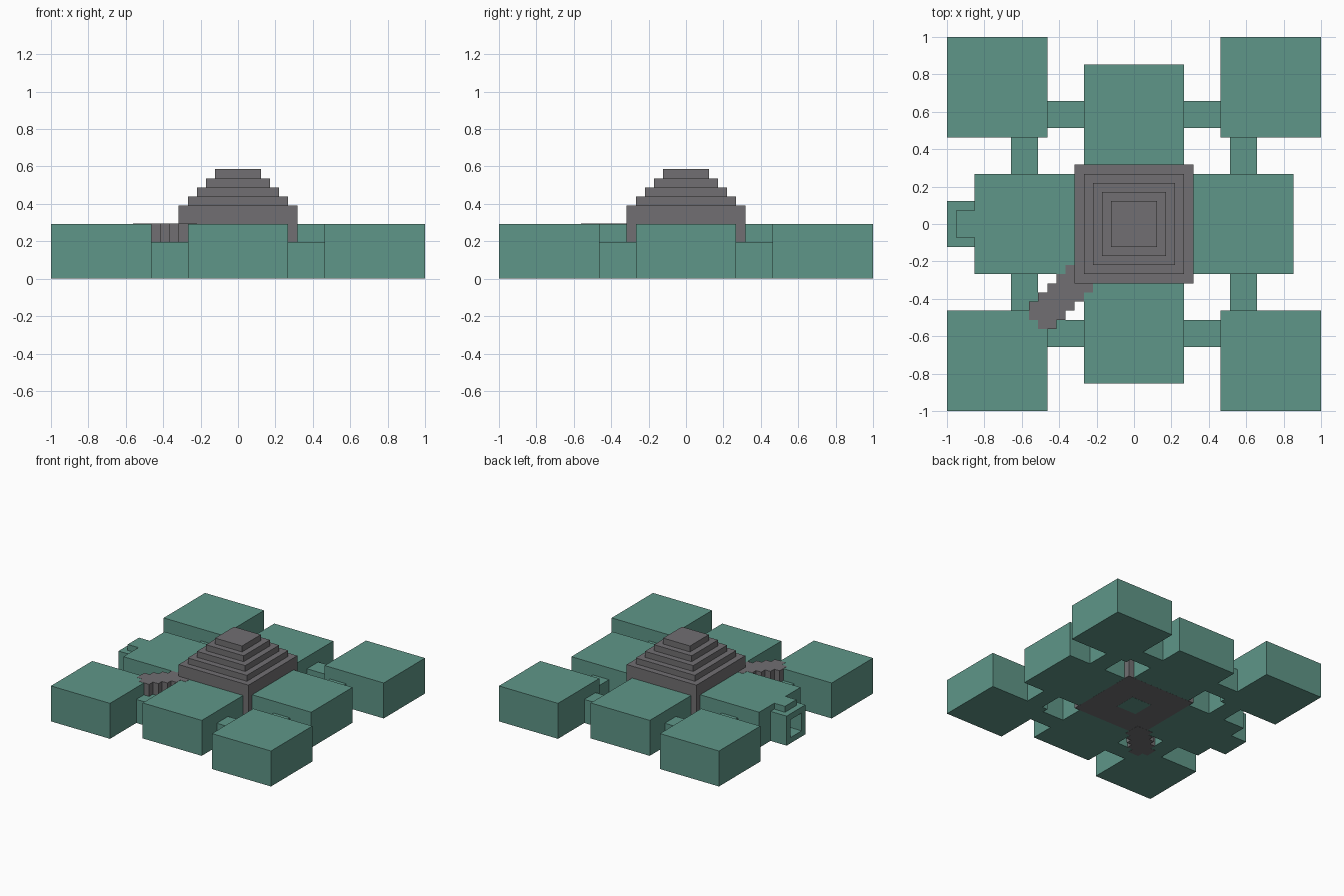
import bpy
import bmesh

if "Cube" in bpy.data.objects:
    bpy.data.objects.remove(bpy.data.objects["Cube"])

U = 2 / 41      # one building block
LIFT = 0.03     # keeps the stone faces just proud of the coplanar green ones


def material(name, rgb):
    m = bpy.data.materials.new(name)
    m.use_nodes = True
    m.diffuse_color = (*rgb, 1)
    m.node_tree.nodes["Principled BSDF"].inputs["Base Color"].default_value = (*rgb, 1)
    return m


green = material("sea green", (0.114, 0.305, 0.246))
stone = material("grey stone", (0.165, 0.159, 0.168))


def finish(name, bm, mat):
    bmesh.ops.recalc_face_normals(bm, faces=bm.faces)
    mesh = bpy.data.meshes.new(name)
    bm.to_mesh(mesh)
    bm.free()
    mesh.materials.append(mat)
    ob = bpy.data.objects.new(name, mesh)
    bpy.context.collection.objects.link(ob)
    return ob


def box(name, x, y, z, mat):
    """Box from three (low, high) ranges, measured in blocks."""
    bm = bmesh.new()
    bmesh.ops.create_cube(bm, size=1)
    for v in bm.verts:
        for i, (lo, hi) in enumerate((x, y, z)):
            v.co[i] = U * (hi if v.co[i] > 0 else lo)
    return finish(name, bm, mat)


def span(sign, a, b):
    return tuple(sorted((sign * a, sign * b)))


# Corner rooms and the low passages that join them to the side rooms
for sx, h in ((-1, "right"), (1, "left")):
    for sy, d in ((-1, "front"), (1, "back")):
        tag = f"{d}_{h}"
        box(f"corner_room_{tag}", span(sx, 9.5, 20.5), span(sy, 9.5, 20.5), (LIFT, 6), green)
        box(f"cross_passage_{tag}", span(sx, 5.5, 9.5), span(sy, 10.5, 13.5), (LIFT, 4), green)
        box(f"long_passage_{tag}", span(sx, 10.5, 13.5), span(sy, 5.5, 9.5), (LIFT, 4), green)

# Side rooms
side = (-5.5, 5.5)
rooms = {}
for s, h, d in ((-1, "right", "front"), (1, "left", "back")):
    rooms[h] = box(f"side_room_{h}", span(s, 6.5, 17.5), side, (LIFT, 6), green)
    box(f"side_room_{d}", side, span(s, 6.5, 17.5), (LIFT, 6), green)

# Entrance porch: a square frame with a raised lintel
porch = (-20.5, -17.5)
for s, h in ((-1, "front"), (1, "back")):
    box(f"porch_wall_{h}", porch, span(s, 1.5, 2.5), (LIFT, 5), green)
box("porch_floor", porch, (-1.5, 1.5), (LIFT, 1), green)
box("porch_roof", porch, (-1.5, 1.5), (4, 5), green)
box("porch_lintel", (-19.5, -17.5), (-1.5, 1.5), (5, 6), green)

# Doorway tunnel cut into the entrance room
cutter = box("doorway_cutter", (-18.5, -10.5), (-1.5, 1.5), (1, 4), green)
cutter.hide_render = True
cutter.hide_set(True)
cut = rooms["right"].modifiers.new("doorway", "BOOLEAN")
cut.operation = "DIFFERENCE"
cut.solver = "EXACT"
cut.object = cutter
bpy.context.view_layer.objects.active = rooms["right"]
bpy.ops.object.modifier_apply(modifier="doorway")
bpy.data.objects.remove(cutter)

# Stepped pyramid
half, low = 6.5, 2 * LIFT / 3
for tier in range(5):
    top = 8 + tier
    box(f"pyramid_tier_{tier + 1}", (-half, half), (-half, half), (low, top), stone)
    half, low = half - 1, top
box("pyramid_floor_hatch", (-1.85, 1.85), (-1.85, 1.85), (0, LIFT), green)

# Diagonal stone passage with a stepped outline, laid out row by row
for row in range(-11, -4):
    cells = [c for c in range(-11, -4) if abs(c - row) <= 2 and c + row >= -21]
    box(f"diagonal_passage_{row + 12}", (min(cells) - 0.5, max(cells) + 0.5),
        (row - 0.5, row + 0.5), (low * 0, 6 + LIFT), stone)
